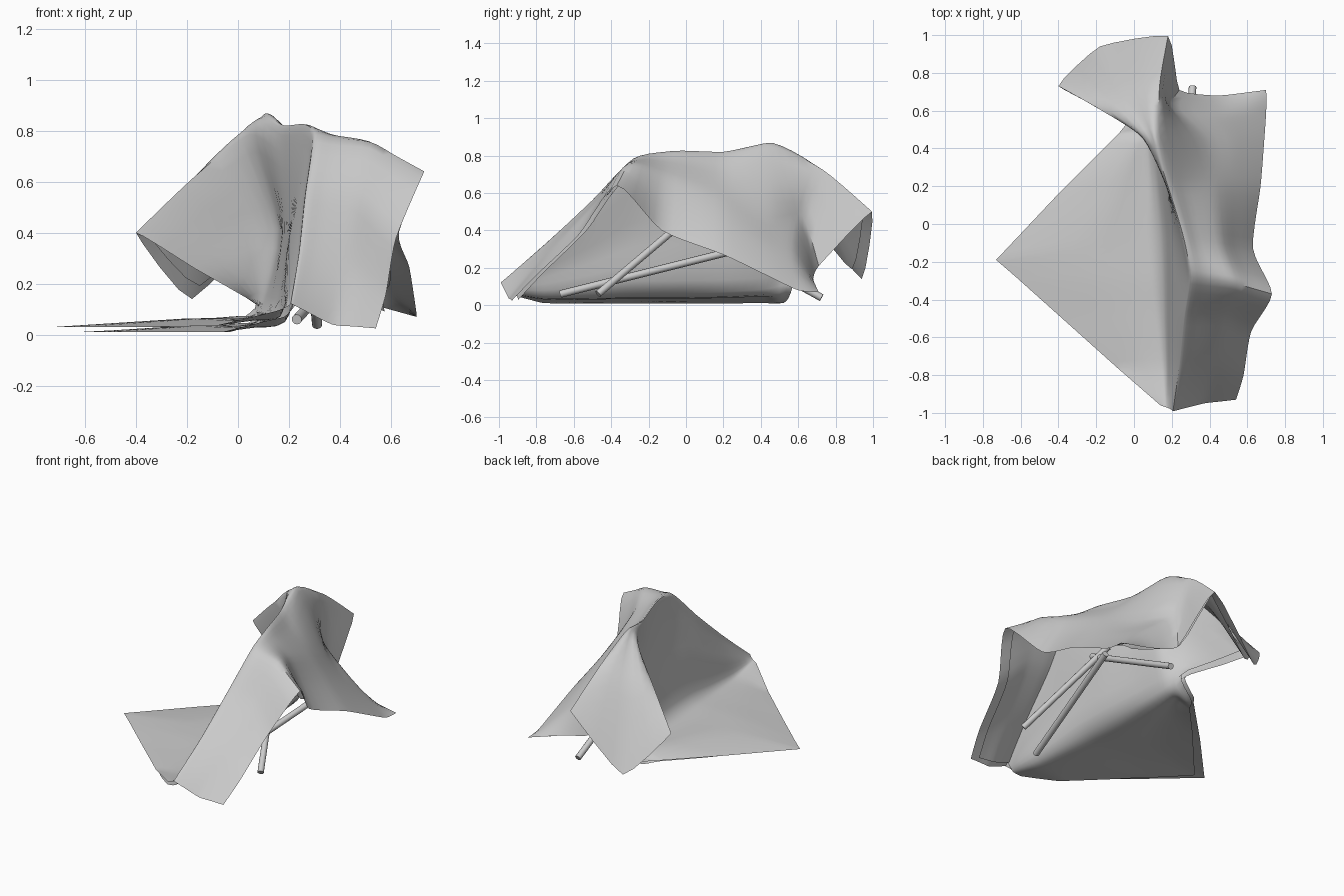
import bpy, bmesh
from mathutils import Vector as V

if "Cube" in bpy.data.objects:
    bpy.data.objects.remove(bpy.data.objects["Cube"])

# Guide lines of the cloth, running front to back (7 stations each)
left = [(.14, -.96, .09), (-.09, -.76, .035), (-.38, -.50, .03), (-.62, -.285, .03),
        (-.73, -.19, .03), (-.40, .16, .03), (-.13, .43, .03)]
crease = [(.17, -.97, .10), (.165, -.76, .07), (.15, -.50, .075), (.14, -.30, .085),
          (.125, -.05, .085), (.11, .20, .09), (.09, .42, .10)]
ridge = [(.21, -.99, .12), (.245, -.75, .33), (.27, -.50, .56), (.30, -.28, .78),
         (.26, -.06, .825), (.18, .20, .82), (.09, .46, .852)]
middle = [(.37, -.95, .04), (.42, -.75, .27), (.46, -.50, .53), (.52, -.31, .755),
          (.46, -.10, .69), (.42, .20, .58), (.36, .45, .47)]
right = [(.54, -.93, .025), (.58, -.80, .16), (.62, -.57, .38), (.73, -.37, .64),
         (.63, -.13, .40), (.67, .20, .27), (.69, .45, .15)]
wall_x = [.19, .195, .195, .20, .195, .175, .155]
# Rear flap: halfway row and hem row, left to right
flap_mid = [(-.08, .48, .03), (0, .49, .05), (.08, .50, .11), (.02, .54, .40), (-.17, .60, .62),
            (-.04, .70, .63), (.135, .73, .725), (.20, .62, .48), (.45, .58, .29), (.70, .60, .08)]
flap_hem = [(-.04, .53, .035), (.01, .55, .06), (.07, .58, .12), (-.17, .65, .26), (-.40, .73, .40),
            (-.18, .94, .14), (.18, .995, .50), (.24, .71, .21), (.45, .68, .14), (.70, .71, .07)]


def cross_section(l, c, r, m, e, wx):
    l, c, r, m, e = map(V, (l, c, r, m, e))
    wall = c.lerp(r, .42)
    wall.x = wx
    return [l, l.lerp(c, .6), c, wall, c.lerp(r, .85), r,
            r.lerp(m, .35), m, m.lerp(e, .5), e]


def spline(pts, steps, tension):
    """Cardinal spline through the points."""
    out, n = [], len(pts)
    for i in range(n - 1):
        a, b = pts[i], pts[i + 1]
        ta = (b - pts[max(i - 1, 0)]) * tension
        tb = (pts[min(i + 2, n - 1)] - a) * tension
        for k in range(steps):
            t = k / steps
            out.append(a * (2*t**3 - 3*t**2 + 1) + b * (3*t**2 - 2*t**3)
                       + ta * (t**3 - 2*t**2 + t) + tb * (t**3 - t**2))
    return out + [pts[-1]]


def finish(name, bm):
    me = bpy.data.meshes.new(name)
    bm.to_mesh(me)
    bm.free()
    ob = bpy.data.objects.new(name, me)
    bpy.context.collection.objects.link(ob)
    bpy.context.view_layer.objects.active = ob
    ob.select_set(True)
    bpy.ops.object.shade_smooth_by_angle(angle=.9)
    ob.select_set(False)
    return ob


def sheet(name, pts):
    """Surface through a grid of points; also returns its normals."""
    bm = bmesh.new()
    grid = [[bm.verts.new(p) for p in row] for row in pts]
    for r0, r1 in zip(grid, grid[1:]):
        for c in range(len(r0) - 1):
            bm.faces.new((r0[c], r0[c + 1], r1[c + 1], r1[c]))
    bm.normal_update()
    normals = [[v.normal.copy() for v in row] for row in grid]
    finish(name, bm)
    return normals


# Outer cloth layer
rows = [cross_section(*g) for g in zip(left, crease, ridge, middle, right, wall_x)]
rows[6][4], rows[6][6] = V((.045, .455, .785)), V((.14, .46, .845))   # top where the flap folds
rows += [[V(p) for p in flap_mid], [V(p) for p in flap_hem]]
cols = [spline([r[c] for r in rows], 5, .0 if c == 0 else .35) for c in range(10)]
count = len(cols[0])
fine = [spline([col[i] for col in cols], 4, .22 if i > count - 5 else .35) for i in range(count)]
normals = sheet("outer_cloth", fine)

# Inner cloth layer, slightly smaller
inner = []
for row, nrow in zip(fine[1:-1], normals[1:-1]):
    new = [p - n * .028 for p, n in zip(row, nrow)][1:-2]
    for p in new:
        p.z = max(p.z, .01)
    inner.append(new)
sheet("inner_cloth", inner)

# Poles propping the cloth
poles = [((.23, -.67, .06), (.44, .25, .29)),
         ((.50, -.47, .06), (.25, .05, .50)),
         ((.31, .725, .04), (.27, -.08, .48))]
for i, (a, b) in enumerate(poles):
    a, b = V(a), V(b)
    bm = bmesh.new()
    bmesh.ops.create_cone(bm, cap_ends=True, segments=12, radius1=.02, radius2=.02,
                          depth=(b - a).length)
    ob = finish(f"support_pole_{i + 1}", bm)
    ob.location = (a + b) / 2
    ob.rotation_euler = (b - a).to_track_quat('Z', 'Y').to_euler()
